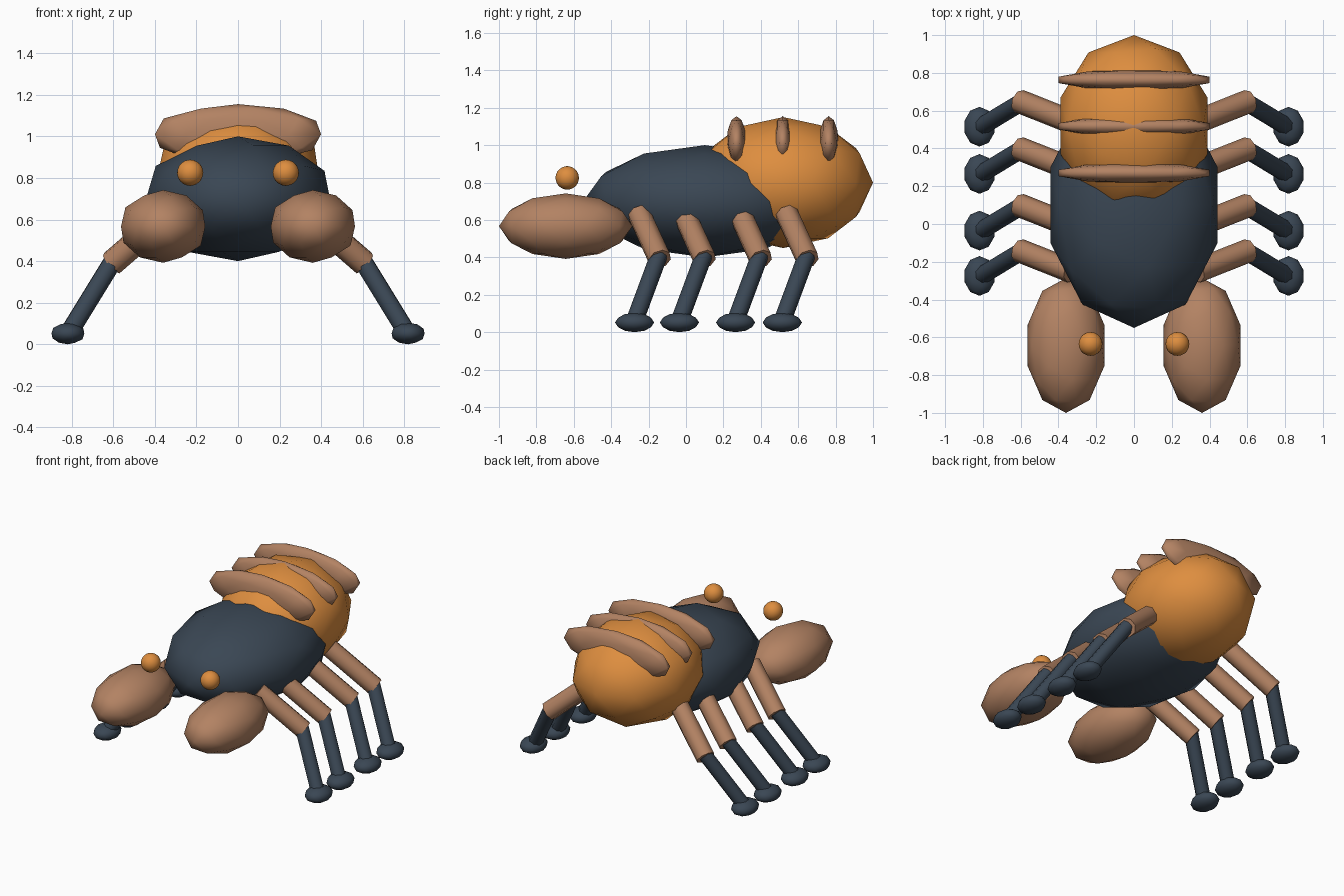
import bpy
import math
from mathutils import Vector

if "Cube" in bpy.data.objects:
    bpy.data.objects.remove(bpy.data.objects["Cube"])


def material(name, rgb):
    m = bpy.data.materials.new(name)
    m.diffuse_color = (*rgb, 1)
    m.use_nodes = True
    m.node_tree.nodes["Principled BSDF"].inputs["Base Color"].default_value = m.diffuse_color
    return m


SLATE = material("dark_slate", (0.042, 0.062, 0.088))
ORANGE = material("orange", (0.73, 0.27, 0.05))
BROWN = material("tan_brown", (0.45, 0.225, 0.125))


def finish(name, mat, angle):
    ob = bpy.context.object
    ob.name = name
    ob.data.materials.append(mat)
    bpy.ops.object.shade_smooth_by_angle(angle=math.radians(angle))
    return ob


def blob(name, loc, radii, mat, detail=2):
    """Low-poly ellipsoid."""
    bpy.ops.mesh.primitive_ico_sphere_add(subdivisions=detail, radius=1, location=loc)
    bpy.context.object.scale = radii
    bpy.ops.object.transform_apply(location=False, rotation=False, scale=True)
    return finish(name, mat, 180)


def rod(name, a, b, radius, mat):
    """Cylinder between two points."""
    a, b = Vector(a), Vector(b)
    bpy.ops.mesh.primitive_cylinder_add(vertices=8, radius=radius,
                                        depth=(b - a).length, location=(a + b) / 2)
    bpy.context.object.rotation_euler = (b - a).to_track_quat('Z', 'Y').to_euler()
    return finish(name, mat, 50)


# Body and abdomen
blob("thorax", (0, 0.10, 0.70), (0.465, 0.65, 0.30), SLATE)
blob("abdomen", (0, 0.52, 0.80), (0.41, 0.48, 0.35), ORANGE)

# Raised bands across the abdomen
for i, y in enumerate((0.27, 0.517, 0.763)):
    blob(f"abdomen_band_{i + 1}", (0, y, 1.01), (0.42, 0.055, 0.145), BROWN)

for side, s in (("left", -1), ("right", 1)):
    # Claws and floating eyes
    blob(f"{side}_claw", (s * 0.36, -0.643, 0.567), (0.213, 0.357, 0.175), BROWN)
    blob(f"{side}_eye", (s * 0.23, -0.635, 0.825), (0.063,) * 3, ORANGE, 3)

    # Four jointed legs with rounded feet
    for i, y in enumerate((-0.14, 0.10, 0.40, 0.65)):
        knee = (s * 0.607, y, 0.39)
        rod(f"{side}_upper_leg_{i + 1}", (s * 0.33, y - 0.11, 0.63), knee, 0.063, BROWN)
        rod(f"{side}_lower_leg_{i + 1}", (s * 0.595, y - 0.005, 0.41),
            (s * 0.81, y - 0.135, 0.06), 0.047, SLATE)
        blob(f"{side}_foot_{i + 1}", (s * 0.818, y - 0.135, 0.052),
             (0.083, 0.105, 0.052), SLATE)
